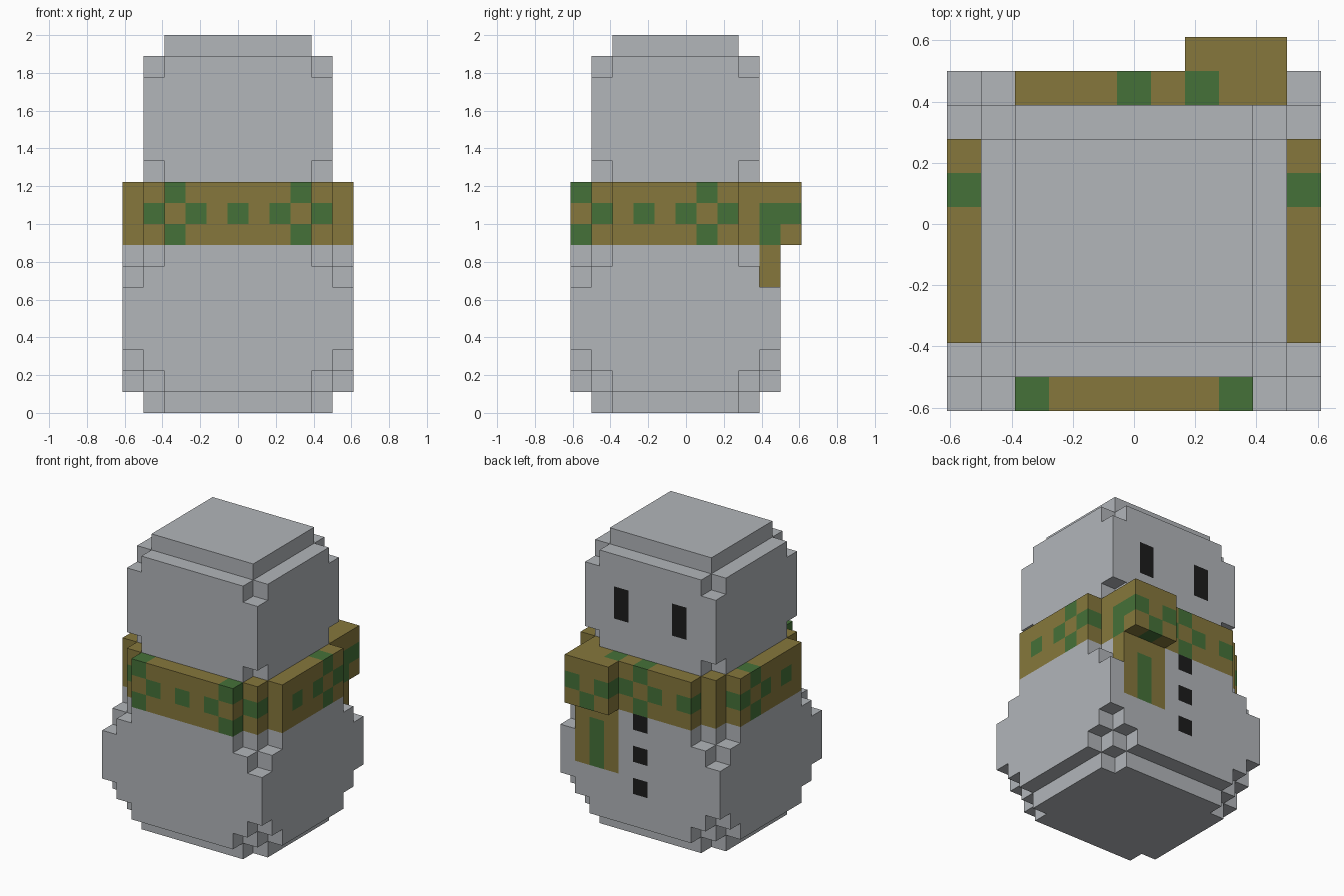
import bpy, bmesh
from mathutils import Vector

if "Cube" in bpy.data.objects:
    bpy.data.objects.remove(bpy.data.objects["Cube"])

U = 1 / 9  # edge length of one block


def material(name, rgb):
    m = bpy.data.materials.new(name)
    m.diffuse_color = (*rgb, 1)
    m.use_nodes = True
    m.node_tree.nodes["Principled BSDF"].inputs["Base Color"].default_value = m.diffuse_color
    return m


SNOW, MUSTARD, GREEN, BLACK = range(4)
MATS = [material("snow grey", (0.445, 0.465, 0.49)),
        material("mustard wool", (0.24, 0.187, 0.045)),
        material("green wool", (0.06, 0.165, 0.04)),
        material("coal black", (0.012, 0.012, 0.012))]


def slab(x0, x1, y0, y1, layers, cut=0):
    """Block cells of a rectangular layer stack with stepped corners cut away."""
    return {(i, j, k) for k in layers
            for i in range(x0, x1 + 1) for j in range(y0, y1 + 1)
            if min(i - x0, x1 - i) + min(j - y0, y1 - j) >= cut}


# Round belly: narrow base, stepped corners, full middle
body = (slab(1, 9, 1, 8, [0], 1) | slab(0, 10, 0, 9, [1, 7], 2)
        | slab(0, 10, 0, 9, [2, 6], 1) | slab(0, 10, 0, 9, [3, 4, 5]))
# Head with trimmed corners and a raised crown
head = (slab(1, 9, 1, 8, [11, 16], 1) | slab(1, 9, 1, 8, range(12, 16))
        | slab(2, 8, 2, 7, [17]))
# Scarf ring, knot and hanging tail
knot = slab(7, 9, 9, 10, [8, 9, 10])
scarf = slab(0, 10, 0, 9, [8, 9, 10], 2) - knot
tail = slab(7, 9, 9, 9, range(4, 8))
body -= tail

# Knitted pattern on the scarf: crosses with single stitches between them
green = {(i, j, k) for i, j in [(2, 0), (8, 0), (0, 6), (10, 6), (5, 9)] for k in (8, 10)}
green |= {(i, 0, 9) for i in (3, 5, 7)} | {(1, 1, 9), (9, 1, 9)}
green |= {(i, j, 9) for i in (0, 10) for j in (3, 5, 7)}
green |= {(i, 9, 9) for i in (2, 4, 6)}
# Pattern on the knot and stripe on the tail
green |= {(7, 9, 10), (9, 9, 9), (9, 9, 8), (9, 10, 9), (8, 10, 8), (7, 10, 9)}
green |= {(8, 9, k) for k in (4, 5, 6)}
# Buttons and eyes
black = {(5, 9, k) for k in (3, 5, 7)} | {(i, 8, k) for i in (3, 7) for k in (13, 14)}

solid = body | head | scarf | knot | tail


def build(name, cells, base):
    """Skin the exposed sides of the cells, then merge flat areas of one colour."""
    bm = bmesh.new()
    verts = {}

    def vert(p):
        if p not in verts:
            verts[p] = bm.verts.new(((p[0] - 5.5) * U, (p[1] - 5.5) * U, p[2] * U))
        return verts[p]

    for c in sorted(cells):
        colour = GREEN if c in green else BLACK if c in black else base
        for axis in range(3):
            for side in (0, 1):
                n = list(c)
                n[axis] += 2 * side - 1
                if tuple(n) in solid:
                    continue
                a, b = (axis + 1) % 3, (axis + 2) % 3
                ring = []
                for da, db in ((0, 0), (1, 0), (1, 1), (0, 1)):
                    p = list(c)
                    p[axis] += side
                    p[a] += da
                    p[b] += db
                    ring.append(vert(tuple(p)))
                face = bm.faces.new(ring if side else ring[::-1])
                face.material_index = colour
    bmesh.ops.dissolve_limit(bm, angle_limit=0.01, verts=bm.verts[:], edges=bm.edges[:],
                             delimit={'MATERIAL'})
    mesh = bpy.data.meshes.new(name)
    for m in MATS:
        mesh.materials.append(m)
    bm.to_mesh(mesh)
    bm.free()
    bpy.context.collection.objects.link(bpy.data.objects.new(name, mesh))


build("body", body, SNOW)
build("head", head, SNOW)
build("scarf", scarf, MUSTARD)
build("scarf_knot", knot, MUSTARD)
build("scarf_tail", tail, MUSTARD)
